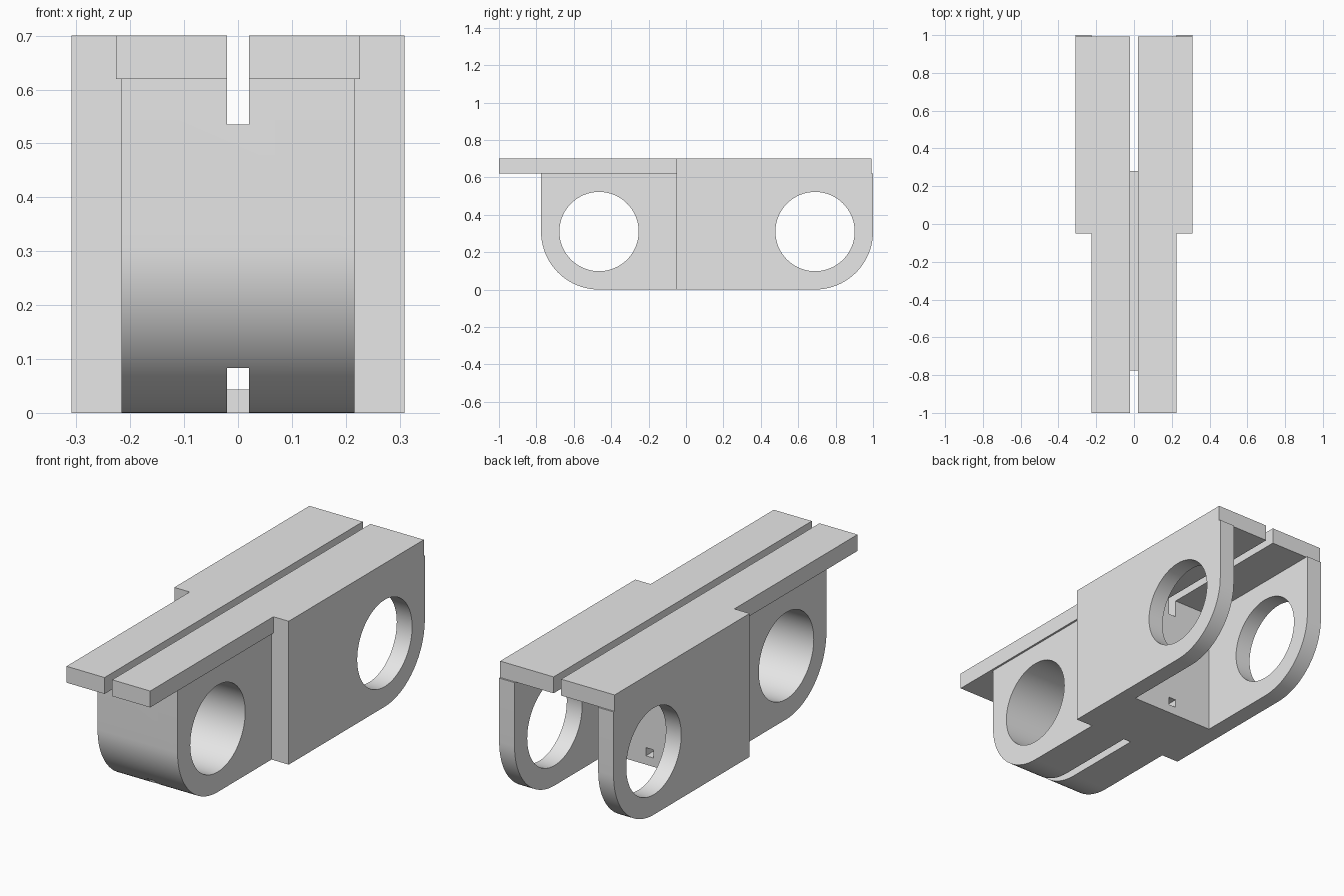
import bpy, bmesh, math
from mathutils import Vector

cube = bpy.data.objects.get("Cube")
if cube:
    bpy.data.objects.remove(cube, do_unlink=True)

grey = bpy.data.materials.new("light grey")
grey.use_nodes = True
COLOUR = (0.8, 0.8, 0.8, 1)
grey.diffuse_color = COLOUR
grey.node_tree.nodes["Principled BSDF"].inputs["Base Color"].default_value = COLOUR

# Main dimensions
SLOT = 0.0205          # half width of the wire slot
NECK = 0.216           # half width of the front knuckle
RAIL = 0.226           # half width of the narrow plate, inside of the cheeks
WIDE = 0.309           # half width of the rear fork
UNDER, TOP = 0.62, 0.70
STEP, WALL = -0.05, 0.28
PIN_Z, ROUND, BORE = 0.31, 0.31, 0.212
FRONT_PIN, REAR_PIN = -0.465, 0.69


def prism(name, points, lo, hi, axis="x"):
    """Extrude a yz profile along x, or an xy profile along z."""
    place = (lambda p, t: (t, *p)) if axis == "x" else (lambda p, t: (*p, t))
    bm = bmesh.new()
    face = bm.faces.new([bm.verts.new(place(p, lo)) for p in points])
    grown = bmesh.ops.extrude_face_region(bm, geom=[face])
    verts = [v for v in grown["geom"] if isinstance(v, bmesh.types.BMVert)]
    bmesh.ops.translate(bm, verts=verts,
                        vec=Vector(place((0, 0), hi - lo)))
    bmesh.ops.recalc_face_normals(bm, faces=bm.faces)
    mesh = bpy.data.meshes.new(name)
    bm.to_mesh(mesh)
    bm.free()
    mesh.materials.append(grey)
    obj = bpy.data.objects.new(name, mesh)
    bpy.context.collection.objects.link(obj)
    return obj


def box(a, b, c, d):
    return [(a, c), (b, c), (b, d), (a, d)]


def arc(cy, start, end, radius, steps):
    angles = [math.radians(start + (end - start) * i / steps)
              for i in range(steps + 1)]
    return [(cy + radius * math.cos(a), PIN_Z + radius * math.sin(a))
            for a in angles]


def cut(obj, profile, half):
    """Subtract a profile that runs across x."""
    cutter = prism("cutter", profile, -half, half)
    cutter.hide_render = True
    mod = obj.modifiers.new("cut", "BOOLEAN")
    mod.operation, mod.solver, mod.object = "DIFFERENCE", "EXACT", cutter
    bpy.ops.object.select_all(action="DESELECT")
    bpy.context.view_layer.objects.active = obj
    obj.select_set(True)
    bpy.ops.object.modifier_apply(modifier=mod.name)
    bpy.data.objects.remove(cutter, do_unlink=True)


def bore(obj, y):
    cut(obj, arc(y, 0, 360, BORE, 64)[:-1], 1)


def smooth(obj):
    bpy.ops.object.select_all(action="DESELECT")
    bpy.context.view_layer.objects.active = obj
    obj.select_set(True)
    bpy.ops.object.shade_smooth_by_angle(angle=math.radians(30))


# Front knuckle: rounded nose, pin bore, top slot and bottom groove
knuckle = prism("front_knuckle",
                arc(FRONT_PIN, 180, 270, ROUND, 20)
                + [(STEP, 0), (STEP, UNDER), (FRONT_PIN - ROUND, UNDER)],
                -NECK, NECK)
bore(knuckle, FRONT_PIN)
cut(knuckle, box(-1, 0.1, 0.535, 0.8), SLOT)
cut(knuckle, box(-1, 0.1, -0.1, 0.083), SLOT)
smooth(knuckle)

# Central block with the slot and a small square passage
block = prism("centre_block", box(STEP, WALL, 0, UNDER), -WIDE, WIDE)
cut(block, box(-0.2, 0.5, 0.535, 0.8), SLOT)
cut(block, box(-0.2, 0.5, 0.043, 0.083), SLOT)

# Rear fork cheeks and the two halves of the top plate
for side, s in (("left", 1), ("right", -1)):
    cheek = prism(side + "_cheek",
                  [(WALL, UNDER), (WALL, 0)]
                  + arc(REAR_PIN, 270, 360, ROUND, 20) + [(1, UNDER)],
                  *sorted((s * RAIL, s * WIDE)))
    bore(cheek, REAR_PIN)
    smooth(cheek)
    outline = [(SLOT, -1), (RAIL, -1), (RAIL, STEP), (WIDE, STEP),
               (WIDE, 0.992), (SLOT, 0.992)]
    prism(side + "_top_plate", [(s * x, y) for x, y in outline],
          UNDER, TOP, "z")
